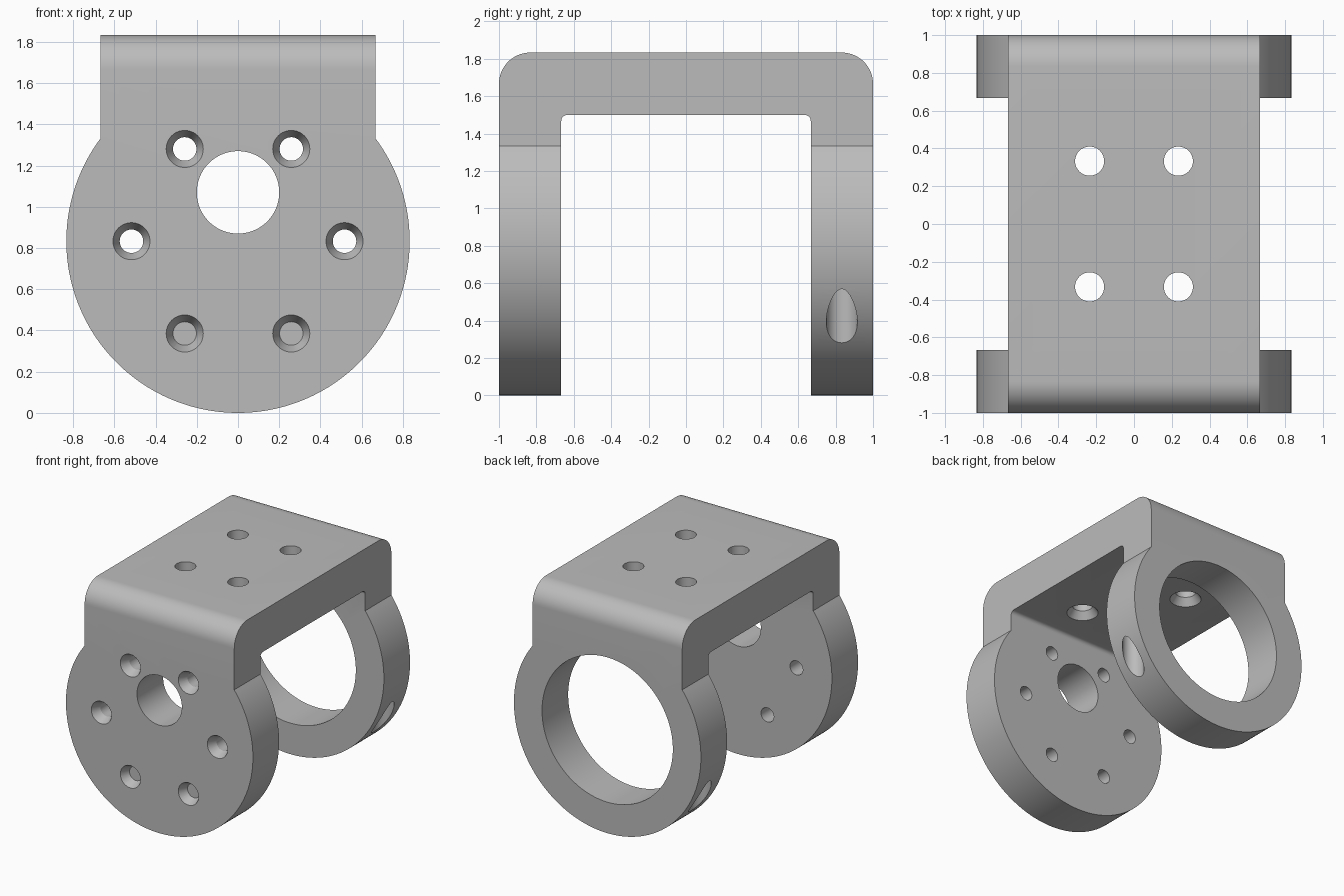
import bpy
import bmesh
from math import cos, sin, pi, radians
from mathutils import Matrix, Vector

if "Cube" in bpy.data.objects:
    bpy.data.objects.remove(bpy.data.objects["Cube"], do_unlink=True)

DISC_R = 0.833       # radius of both side cheeks, also their centre height
HALF_W = 0.667       # half width of the bridge and inner half gap
TOP = 1.833
SEGMENTS = 128


def arc(cx, cy, r, start, end, steps):
    """Points along an arc, angles in degrees."""
    angles = [radians(start + (end - start) * i / steps) for i in range(steps + 1)]
    return [(cx + r * cos(a), cy + r * sin(a)) for a in angles]


def finish(bm, name):
    bmesh.ops.recalc_face_normals(bm, faces=bm.faces)
    mesh = bpy.data.meshes.new(name)
    bm.to_mesh(mesh)
    bm.free()
    obj = bpy.data.objects.new(name, mesh)
    bpy.context.collection.objects.link(obj)
    return obj


def prism(name, points, axis, half):
    """Extrude a closed profile symmetrically along x or y."""
    bm = bmesh.new()
    place = (lambda p: (-half, p[0], p[1])) if axis == "x" else (lambda p: (p[0], -half, p[1]))
    face = bm.faces.new([bm.verts.new(place(p)) for p in points])
    shift = Vector((2 * half, 0, 0)) if axis == "x" else Vector((0, 2 * half, 0))
    extruded = bmesh.ops.extrude_face_region(bm, geom=[face])["geom"]
    bmesh.ops.translate(bm, verts=[v for v in extruded if isinstance(v, bmesh.types.BMVert)], vec=shift)
    return finish(bm, name)


def cutter(name, start, end, r1, r2=None, segments=48):
    """Round cutter running from start to end."""
    start, end = Vector(start), Vector(end)
    axis = end - start
    turn = axis.to_track_quat("Z", "Y").to_matrix().to_4x4()
    bm = bmesh.new()
    bmesh.ops.create_cone(bm, cap_ends=True, segments=segments, radius1=r1,
                          radius2=r1 if r2 is None else r2, depth=axis.length,
                          matrix=Matrix.Translation((start + end) / 2) @ turn)
    return finish(bm, name)


def boolean(target, tool, operation="DIFFERENCE"):
    mod = target.modifiers.new(tool.name, "BOOLEAN")
    mod.operation = operation
    mod.solver = "EXACT"
    mod.object = tool
    bpy.context.view_layer.objects.active = target
    bpy.ops.object.modifier_apply(modifier=mod.name)
    bpy.data.objects.remove(tool, do_unlink=True)


def screw_hole(target, start, end, radius, mouth, depth):
    """Through hole with a countersunk mouth on the start side."""
    start, end = Vector(start), Vector(end)
    step = (end - start).normalized()
    lip = step * 0.02
    slope = (mouth - radius) / depth * 0.02
    boolean(target, cutter("bore", start - lip, end + lip, radius))
    boolean(target, cutter("countersink", start - lip, start + step * depth,
                           mouth + slope, radius))


# U-shaped side profile with rounded outer and inner corners
u_profile = ([(-1, -0.1)] + arc(-0.833, TOP - 0.167, 0.167, 180, 90, 16)
             + arc(0.833, TOP - 0.167, 0.167, 90, 0, 16) + [(1, -0.1), (HALF_W, -0.1)]
             + arc(HALF_W - 0.033, 1.467, 0.033, 0, 90, 8)
             + arc(0.033 - HALF_W, 1.467, 0.033, 90, 180, 8) + [(-HALF_W, -0.1)])
bracket = prism("bracket", u_profile, "x", 1)

# Front silhouette: round cheek with a straight-sided neck
outline = ([(HALF_W, TOP + 0.1), (-HALF_W, TOP + 0.1)]
           + arc(0, DISC_R, DISC_R, 143.13, 396.87, SEGMENTS))
boolean(bracket, prism("silhouette", outline, "y", 1.2), "INTERSECT")

# Front cheek: cable opening and ring of six screw holes
boolean(bracket, cutter("cable_opening", (0, -1.1, 1.07), (0, -0.6, 1.07), 0.2, segments=96))
for i in range(6):
    x, z = 0.517 * cos(i * pi / 3), DISC_R + 0.517 * sin(i * pi / 3)
    screw_hole(bracket, (x, -1, z), (x, -HALF_W, z), 0.057, 0.09, 0.07)

# Back cheek: large bearing opening and a blind hole up each side
boolean(bracket, cutter("bearing_opening", (0, 0.6, DISC_R), (0, 1.1, DISC_R), 0.583, segments=SEGMENTS))
for side in (-1, 1):
    boolean(bracket, cutter("blind_hole", (side * 0.707, 0.833, -0.1),
                            (side * 0.707, 0.833, DISC_R), 0.083))

# Bridge: four screw holes countersunk from below
for x in (-0.235, 0.235):
    for y in (-0.333, 0.333):
        screw_hole(bracket, (x, y, 1.5), (x, y, TOP), 0.077, 0.12, 0.06)

# Single grey material
grey = bpy.data.materials.new("plain_grey")
grey.use_nodes = True
colour = (0.5, 0.5, 0.5, 1)
grey.diffuse_color = colour
grey.node_tree.nodes["Principled BSDF"].inputs["Base Color"].default_value = colour
bracket.data.materials.clear()
bracket.data.materials.append(grey)
for poly in bracket.data.polygons:
    poly.material_index = 0

# Smooth curved walls, sharp rims
bpy.ops.object.select_all(action="DESELECT")
bracket.select_set(True)
bpy.context.view_layer.objects.active = bracket
bpy.ops.object.shade_smooth_by_angle(angle=radians(25))
